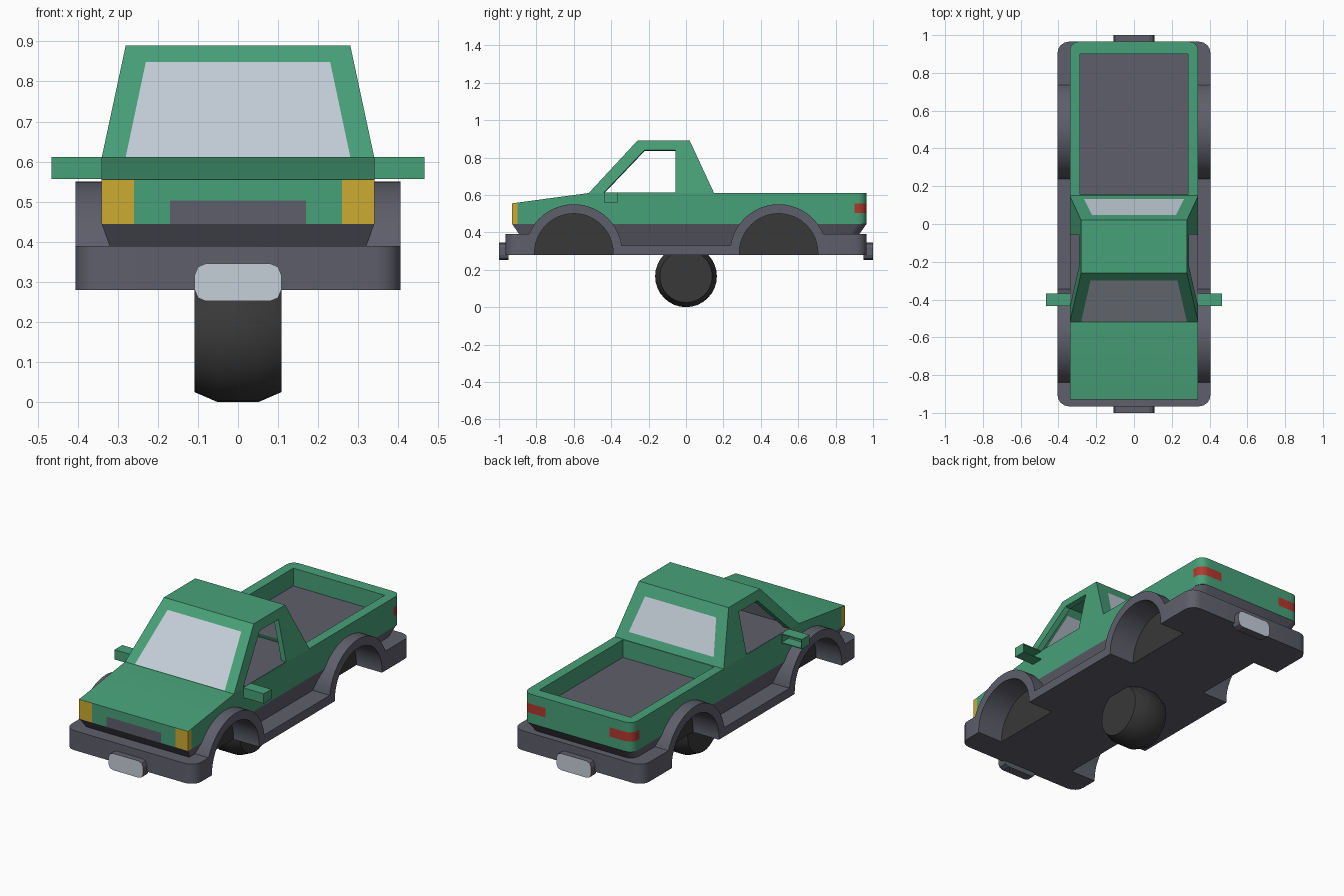
import bpy, bmesh, math
from mathutils import Matrix, Vector

if "Cube" in bpy.data.objects:
    bpy.data.objects.remove(bpy.data.objects["Cube"])


def material(name, rgb):
    lin = [((c + 0.055) / 1.055) ** 2.4 for c in rgb] + [1]
    m = bpy.data.materials.new(name)
    m.use_nodes = True
    m.diffuse_color = lin
    m.node_tree.nodes["Principled BSDF"].inputs["Base Color"].default_value = lin
    return m


MATS = [material("green_paint", (0.28, 0.63, 0.47)),
        material("grey_trim", (0.37, 0.37, 0.42)),
        material("light_glass", (0.77, 0.81, 0.85)),
        material("amber_lamp", (0.80, 0.67, 0.19)),
        material("red_lamp", (0.70, 0.22, 0.18)),
        material("black_rubber", (0.22, 0.22, 0.22))]
GREEN, GREY, GLASS, AMBER, RED, BLACK = range(6)


def finish(name, bm, mat=GREEN, recalc=True):
    if recalc:
        bmesh.ops.recalc_face_normals(bm, faces=bm.faces[:])
    me = bpy.data.meshes.new(name)
    bm.to_mesh(me)
    bm.free()
    for m in MATS:
        me.materials.append(m)
    if mat is not None:
        for p in me.polygons:
            p.material_index = mat
    ob = bpy.data.objects.new(name, me)
    bpy.context.collection.objects.link(ob)
    return ob


def prism(profile, x0, x1):
    """Side profile of (y, z) points extruded across x."""
    bm = bmesh.new()
    a, b = [[bm.verts.new((x, y, z)) for y, z in profile] for x in (x0, x1)]
    bm.faces.new(a)
    bm.faces.new(b[::-1])
    for i in range(len(a)):
        j = (i + 1) % len(a)
        bm.faces.new((a[j], a[i], b[i], b[j]))
    return bm


def box(x0, x1, y0, y1, z0, z1):
    return prism([(y0, z0), (y0, z1), (y1, z1), (y1, z0)], x0, x1)


def round_corners(bm, size, segs, test):
    edges = [e for e in bm.edges
             if abs(e.verts[0].co.z - e.verts[1].co.z) > 0.04
             and all(test(v.co) for v in e.verts)]
    bmesh.ops.bevel(bm, geom=edges, offset=size, segments=segs, profile=0.5,
                    affect='EDGES')


def activate(ob):
    bpy.ops.object.select_all(action='DESELECT')
    ob.select_set(True)
    bpy.context.view_layer.objects.active = ob


def apply_mod(ob, kind, **props):
    mod = ob.modifiers.new(kind.lower(), kind)
    for k, v in props.items():
        setattr(mod, k, v)
    activate(ob)
    bpy.ops.object.modifier_apply(modifier=mod.name)


def cut(ob, cutters):
    for c in cutters:
        apply_mod(ob, 'BOOLEAN', object=c, operation='DIFFERENCE', solver='EXACT')


def paint(ob, rule):
    for p in ob.data.polygons:
        p.material_index = rule(p.center, p.normal)


# Cutters: four wheel wells and the load bed
AXLES, AXLE_Z = (-0.6, 0.495), 0.29
wells = []
for y in AXLES:
    for s in (-1, 1):
        bm = bmesh.new()
        bmesh.ops.create_cone(bm, cap_ends=True, segments=48, radius1=0.21, radius2=0.21,
                              depth=0.4, matrix=Matrix.Translation((s * 0.445, y, AXLE_Z))
                              @ Matrix.Rotation(math.pi / 2, 4, 'Y'))
        wells.append(finish("well_cutter", bm))
bed_cutter = finish("bed_cutter", box(-0.285, 0.285, 0.155, 0.9, 0.51, 0.7))


def trim_rule(c, n):
    return BLACK if abs(n.x) > 0.9 and abs(c.x) < 0.26 else GREY


# Upper body with bed, lamps and grille
bm = prism([(-0.93, 0.445), (-0.93, 0.555), (-0.52, 0.61), (0.965, 0.61), (0.965, 0.445)],
           -0.34, 0.34)
round_corners(bm, 0.045, 4, lambda v: v.y > 0.9)
body = finish("body", bm)
cut(body, wells + [bed_cutter])
bm = bmesh.new()
bm.from_mesh(body.data)
splits = [('z', 0.503), ('z', 0.555), ('y', -0.9), ('y', 0.9)]
splits += [('x', s * x) for x in (0.17, 0.2, 0.26) for s in (-1, 1)]
for axis, at in splits:
    n = Vector([axis == a for a in 'xyz'])
    bmesh.ops.bisect_plane(bm, geom=bm.verts[:] + bm.edges[:] + bm.faces[:],
                           plane_co=n * at, plane_no=n, dist=1e-5)
bm.to_mesh(body.data)
bm.free()


def body_rule(c, n):
    x = abs(c.x)
    if n.z > 0.5:
        return GREY if c.z < 0.53 else GREEN
    if abs(n.x) > 0.9 and x < 0.26:
        return BLACK
    if n.z < -0.05:
        return GREY
    if c.y < -0.9 and x > 0.26:
        return AMBER
    if n.y < -0.9 and c.y < -0.9 and x < 0.17 and c.z < 0.503:
        return GREY
    if c.y > 0.901 and x > 0.2 and 0.503 < c.z < 0.555 and (n.y > 0.1 or x > 0.32):
        return RED
    return GREEN


paint(body, body_rule)

# Tapered lower body
bm = prism([(-0.85, 0.33), (-0.93, 0.445), (0.965, 0.445), (0.885, 0.33)], -0.34, 0.34)
for v in bm.verts:
    if v.co.z < 0.4:
        v.co.x *= 0.88
round_corners(bm, 0.045, 4, lambda v: v.y > 0.87)
lower = finish("lower_body", bm)

# Chassis with bumpers and side sills
bm = prism([(-0.965, 0.28), (-0.965, 0.39), (-0.7, 0.39), (-0.7, 0.33), (0.6, 0.33),
            (0.6, 0.39), (0.965, 0.39), (0.965, 0.28)], -0.405, 0.405)
round_corners(bm, 0.06, 4, lambda v: abs(v.y) > 0.95)
chassis = finish("chassis", bm)

# Wheel arch flares
flares = []
for y in AXLES:
    for s, side in ((-1, "right"), (1, "left")):
        arc = [(y - 0.26 * math.cos(math.pi * i / 24), AXLE_Z + 0.26 * math.sin(math.pi * i / 24))
               for i in range(25)]
        arc = [(y - 0.26, 0.28)] + arc + [(y + 0.26, 0.28)]
        flares.append(finish(f"{'front' if y < 0 else 'rear'}_{side}_flare",
                             prism(arc, s * 0.3, s * 0.405)))
for ob in [lower, chassis] + flares:
    cut(ob, wells)
    paint(ob, trim_rule)
for c in wells + [bed_cutter]:
    bpy.data.objects.remove(c)

# Cab shell: every wall is a ring around its window
bm = bmesh.new()


def slope_x(z):
    return 0.34 - (z - 0.61) * 0.06 / 0.28


def ring(outer, inner, glass):
    o = [bm.verts.new(p) for p in outer]
    i = [bm.verts.new(p) for p in inner]
    for k in range(4):
        j = (k + 1) % 4
        bm.faces.new((o[k], o[j], i[j], i[k]))
    if glass:
        bm.faces.new(i).material_index = GLASS


def end_wall(y_low, y_high, z0, w0, z1, w1):
    def at(x, z):
        return (x, y_low + (z - 0.61) / 0.28 * (y_high - y_low), z)
    ring([at(-0.34, 0.61), at(0.34, 0.61), at(0.28, 0.89), at(-0.28, 0.89)],
         [at(-w0, z0), at(w0, z0), at(w1, z1), at(-w1, z1)], True)


end_wall(-0.52, -0.26, 0.612, 0.28, 0.848, 0.23)
end_wall(0.15, 0.02, 0.65, 0.265, 0.83, 0.222)
for s in (-1, 1):
    def side(pts):
        return [(s * slope_x(z), y, z) for y, z in pts]
    ring(side([(-0.52, 0.61), (-0.26, 0.89), (0.02, 0.89), (0.15, 0.61)]),
         side([(-0.44, 0.612), (-0.222, 0.84), (-0.055, 0.84), (-0.055, 0.612)]), False)
roof = [(-0.28, -0.26, 0.89), (0.28, -0.26, 0.89), (0.28, 0.02, 0.89), (-0.28, 0.02, 0.89)]
bm.faces.new([bm.verts.new(p) for p in roof])
bmesh.ops.remove_doubles(bm, verts=bm.verts[:], dist=1e-4)
bmesh.ops.recalc_face_normals(bm, faces=bm.faces[:])
if max(bm.faces, key=lambda f: f.calc_center_median().z).normal.z < 0:
    bmesh.ops.reverse_faces(bm, faces=bm.faces[:])
cab = finish("cab", bm, None, False)
apply_mod(cab, 'SOLIDIFY', thickness=0.03, offset=-1, use_even_offset=True)
finish("cab_floor", box(-0.338, 0.338, -0.515, 0.147, 0.605, 0.6135), GREY)

# Door mirrors: boxes open at the back
for s, side_name in ((-1, "right"), (1, "left")):
    bm = box(s * 0.335, s * 0.465, -0.435, -0.367, 0.557, 0.612)
    bmesh.ops.recalc_face_normals(bm, faces=bm.faces[:])
    back = [f for f in bm.faces if f.normal.y > 0.9]
    bmesh.ops.delete(bm, geom=back, context='FACES_ONLY')
    mirror = finish(side_name + "_mirror", bm, GREEN, False)
    apply_mod(mirror, 'SOLIDIFY', thickness=0.008, offset=-1)

# Plate holders with pale faces
for s, end in ((-1, "front"), (1, "rear")):
    bm = box(-0.108, 0.108, s * 0.95, s * 1.0, 0.252, 0.346)
    corners = [e for e in bm.edges if abs(e.verts[0].co.y - e.verts[1].co.y) > 0.01]
    bmesh.ops.bevel(bm, geom=corners, offset=0.028, segments=2, profile=0.5, affect='EDGES')
    plate = finish(end + "_plate", bm)
    paint(plate, lambda c, n: GLASS if n.y * s > 0.9 else GREY)

# Single wheel under the middle
bm = bmesh.new()
loops = []
for x, r in ((-0.108, 0.14), (-0.05, 0.165), (0.05, 0.165), (0.108, 0.14)):
    loops.append([bm.verts.new((x, r * math.cos(math.tau * i / 32),
                                0.165 + r * math.sin(math.tau * i / 32))) for i in range(32)])
for a, b in zip(loops, loops[1:]):
    for i in range(32):
        bm.faces.new((a[i], a[i - 1], b[i - 1], b[i]))
bm.faces.new(loops[0])
bm.faces.new(loops[-1])
wheel = finish("wheel", bm, BLACK)

for ob in [body, lower, chassis, wheel] + flares:
    activate(ob)
    bpy.ops.object.shade_smooth_by_angle(angle=math.radians(30))
